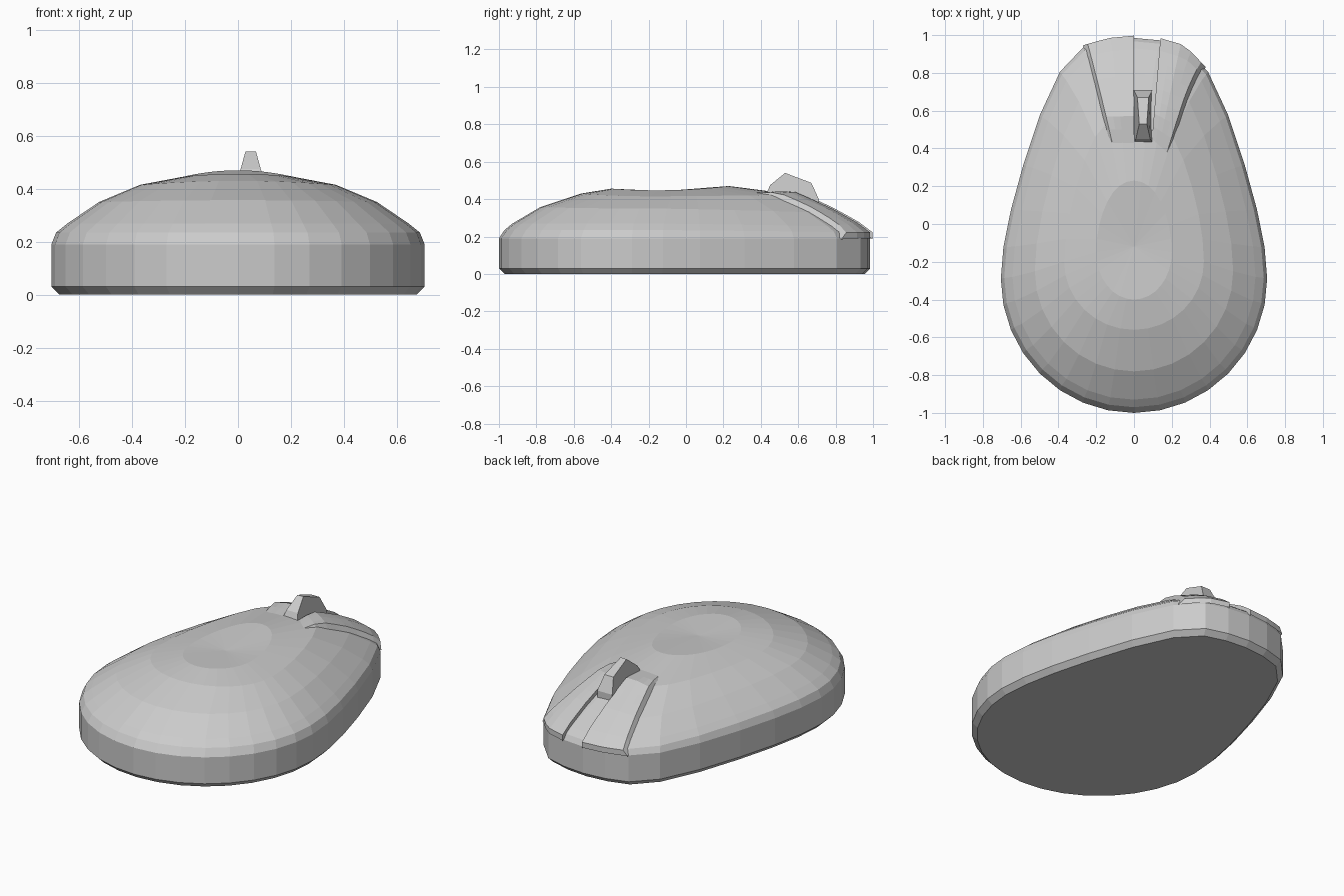
import bpy, bmesh, math
from mathutils import Vector
from mathutils.bvhtree import BVHTree

if "Cube" in bpy.data.objects:
    bpy.data.objects.remove(bpy.data.objects["Cube"])

N = 32
FRONT = [0, 0.13, 0.287, 0.473, 0.68, 0.86, 0.96, 0.99, 1.0]  # pointed nose shape


def finish(bm, name):
    bmesh.ops.recalc_face_normals(bm, faces=bm.faces)
    me = bpy.data.meshes.new(name)
    bm.to_mesh(me)
    ob = bpy.data.objects.new(name, me)
    bpy.context.collection.objects.link(ob)
    return ob


def ring(hx, yb, yc, yf, zb, zs, zf, w):
    """Egg-shaped ring: round at the back, blended towards the nose shape by w."""
    pts = []
    for i in range(N):
        a = 2 * math.pi * i / N
        s = math.sin(a)
        if s >= -1e-6:
            k = i if i <= 8 else 16 - i
            y = yc + (yf - yc) * (w * FRONT[k] + (1 - w) * s)
            z = zs + (zf - zs) * s * s
        else:
            y = yc + (yc - yb) * s
            z = zs + (zb - zs) * s * s
        pts.append((hx * math.cos(a), y, z))
    return pts


# Body: stacked rings from the base up to the slightly dished crown
OUTLINE = ring(0.705, -1.0, -0.29, 0.985, 0.19, 0.19, 0.19, 1)
rings = [
    ring(0.675, -0.97, -0.29, 0.955, 0, 0, 0, 1),
    ring(0.705, -1.0, -0.29, 0.985, 0.03, 0.03, 0.03, 1),
    OUTLINE,
    ring(0.687, -0.97, -0.285, 0.967, 0.235, 0.235, 0.22, 1),
    ring(0.643, -0.93, -0.28, 0.93, 0.268, 0.27, 0.248, 0.95),
    ring(0.525, -0.78, -0.25, 0.80, 0.357, 0.35, 0.322, 0.85),
    ring(0.37, -0.56, -0.2, 0.58, 0.43, 0.415, 0.425, 0.6),
    ring(0.2, -0.40, -0.15, 0.23, 0.456, 0.447, 0.47, 0.1),
]
bm = bmesh.new()
loops = [[bm.verts.new(p) for p in r] for r in rings]
for a, b in zip(loops, loops[1:]):
    for i in range(N):
        j = (i + 1) % N
        bm.faces.new((a[i], a[j], b[j], b[i]))
bm.faces.new(loops[0][::-1])
crown = bm.verts.new((0, -0.12, 0.443))
for i in range(N):
    bm.faces.new((loops[-1][i], loops[-1][(i + 1) % N], crown))
bm.normal_update()
tree = BVHTree.FromBMesh(bm)
finish(bm, "mouse_body")
bm.free()


def nose_y(x):
    """Front edge of the body at a given x."""
    pts = OUTLINE[:17]
    for p, q in zip(pts, pts[1:]):
        if q[0] <= x <= p[0]:
            return p[1] + (q[1] - p[1]) * (p[0] - x) / (p[0] - q[0])
    return 0


def height(x, y):
    hit = tree.ray_cast(Vector((x, min(y, nose_y(x) - 0.004), 2)), Vector((0, 0, -1)))[0]
    return hit.z if hit else 0.19


def button(name, back_x, front_x, back_y, slope_left, slope_right, lift=0.026):
    """Raised key following the body, tapering out to the rear."""
    rows, cols = 9, 4
    bm = bmesh.new()
    grid = []
    for r in range(rows + 1):
        v = min(r / (rows - 1), 1)
        xl = back_x[0] + (front_x[0] - back_x[0]) * v
        xr = back_x[1] + (front_x[1] - back_x[1]) * v
        up = lift * min(1, v * 4)
        line = []
        for c in range(-1, cols + 2):
            edge = c < 0 or c > cols
            u = min(max(c, 0), cols) / cols
            a, b = xl + slope_left, xr - slope_right
            x = xl if c < 0 else xr if c > cols else a + (b - a) * u
            yb = back_y[0] + (back_y[1] - back_y[0]) * u
            y = yb + (nose_y(x) + 0.012 - yb) * v
            z = height(x, y) + (-0.012 if edge else up)
            if r == rows:
                z = 0.19
            line.append(bm.verts.new((x, y, z)))
        grid.append(line)
    for a, b in zip(grid, grid[1:]):
        for i in range(len(a) - 1):
            bm.faces.new((a[i], a[i + 1], b[i + 1], b[i]))
    ob = finish(bm, name)
    bm.free()
    return ob


# Two raised buttons with a lower slot between them
button("left_button", (-0.14, 0.0), (-0.27, 0.0), (0.43, 0.43), 0.025, 0)
button("right_button", (0.095, 0.2), (0.14, 0.38), (0.45, 0.38), 0, 0.025)

# Scroll wheel: faceted side profile (y, z, half width), narrower at the top
profile = [(0.43, 0.34, 0.05), (0.43, 0.43, 0.05), (0.45, 0.475, 0.038), (0.53, 0.54, 0.02),
           (0.67, 0.487, 0.03), (0.71, 0.40, 0.05), (0.71, 0.32, 0.05)]
bm = bmesh.new()
sides = [[bm.verts.new((0.048 + s * h, y, z)) for y, z, h in profile] for s in (-1, 1)]
n = len(profile)
for i in range(n):
    j = (i + 1) % n
    bm.faces.new((sides[0][i], sides[0][j], sides[1][j], sides[1][i]))
for s in sides:
    bm.faces.new(s)
finish(bm, "scroll_wheel")
bm.free()
